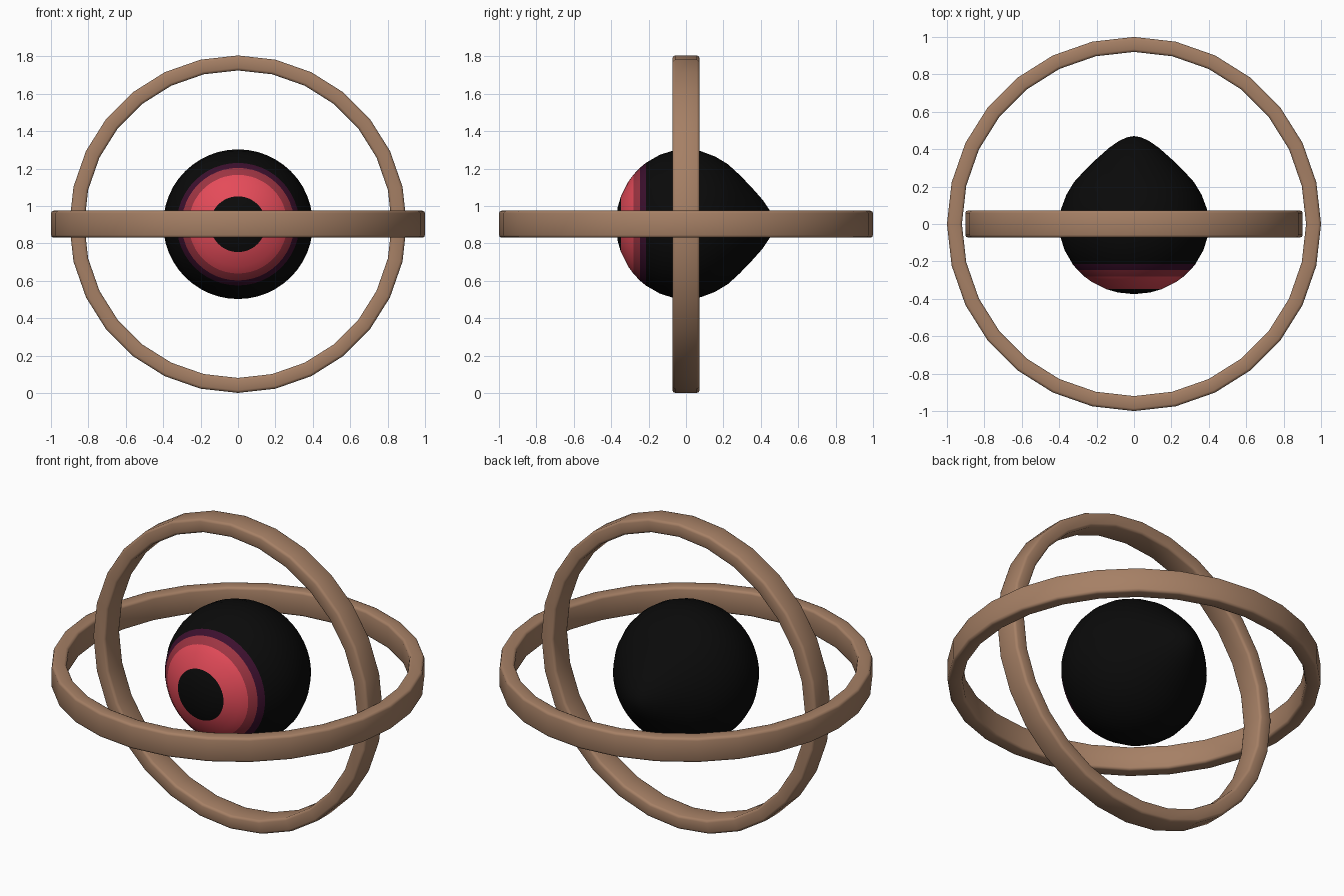
import bpy, math

if "Cube" in bpy.data.objects:
    bpy.data.objects.remove(bpy.data.objects["Cube"])

CZ = 0.903  # height of the common centre


def material(name, rgb):
    m = bpy.data.materials.new(name)
    m.diffuse_color = (*rgb, 1)
    m.use_nodes = True
    m.node_tree.nodes["Principled BSDF"].inputs["Base Color"].default_value = m.diffuse_color
    return m


brown = material("brown", (0.38, 0.215, 0.13))
black = material("black", (0.003, 0.003, 0.003))
red = material("red", (0.78, 0.07, 0.10))
dark_red = material("dark red", (0.34, 0.035, 0.055))
purple = material("dark purple", (0.045, 0.005, 0.027))


def lathe(name, profile, sides, closed, mats, pick=lambda h: 0):
    """Revolve (radius, height) points around z; pick chooses the colour by height."""
    verts, faces, rows = [], [], []
    for r, h in profile:
        start = len(verts)
        n = 1 if r == 0 else sides
        for i in range(n):
            a = 2 * math.pi * i / sides
            verts.append((r * math.cos(a), r * math.sin(a), h))
        rows.append([start + i % n for i in range(sides)])
    heights = [h for r, h in profile]
    slots = []
    for k in range(len(rows) if closed else len(rows) - 1):
        k2 = (k + 1) % len(rows)
        for i in range(sides):
            j = (i + 1) % sides
            quad = [rows[k][i], rows[k][j], rows[k2][j], rows[k2][i]]
            faces.append(list(dict.fromkeys(quad)))
            slots.append(pick((heights[k] + heights[k2]) / 2))
    mesh = bpy.data.meshes.new(name)
    mesh.from_pydata(verts, [], faces)
    for m in mats:
        mesh.materials.append(m)
    for p, s in zip(mesh.polygons, slots):
        p.material_index = s
        p.use_smooth = True
    ob = bpy.data.objects.new(name, mesh)
    bpy.context.collection.objects.link(ob)
    ob.location.z = CZ
    return ob


def ring(name, outer):
    """Flat band with softened corners."""
    inner, h, b = outer - 0.08, 0.072, 0.014
    c = b * 0.3
    half = [(outer - b, -h), (outer - c, -h + c), (outer, -h + b)]
    half_in = [(inner, -h + b), (inner + c, -h + c), (inner + b, -h)]
    prof = half + [(r, -z) for r, z in reversed(half)]
    prof += [(r, -z) for r, z in reversed(half_in)] + half_in
    return lathe(name, prof, 28, True, [brown])


# Two crossed rings
ring("horizontal_ring", 1.0)
ring("vertical_ring", 0.902).rotation_euler.x = math.pi / 2

# Eyeball: flattened front, pointed back; the local z axis points to the front
F, R = 0.375, 0.4
LIMITS = (0.348, 0.282, 0.247, 0.215)  # front distance where each colour ends
back = [(0, -0.47), (0.035, -0.464), (0.075, -0.447), (0.13, -0.41), (0.2, -0.348),
        (0.262, -0.288), (0.32, -0.225), (0.362, -0.155), (0.39, -0.08)]
depths = sorted({0.0, 0.07, 0.14, 0.31, 0.366, *LIMITS})
front = [(R * math.sqrt(1 - (d / F) ** 2), d) for d in depths] + [(0, F)]


def eye_colour(h):
    for slot, limit in zip((1, 2, 3, 4), LIMITS):
        if h > limit:
            return slot
    return 0


eye = lathe("eyeball", back + front, 48, False,
            [black, black, red, dark_red, purple], eye_colour)
eye.rotation_euler.x = math.pi / 2
